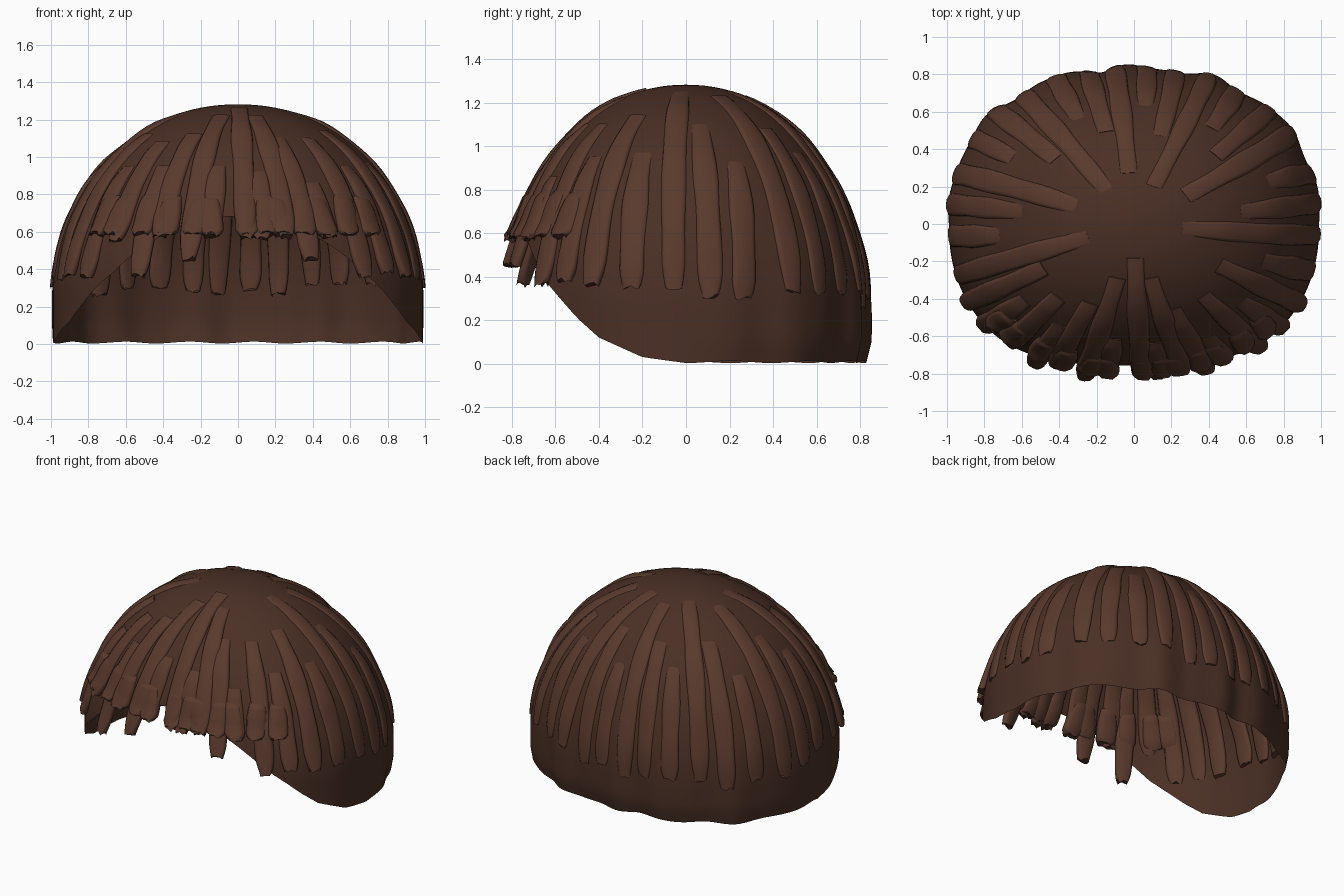
import bpy, bmesh, random
from math import sin, cos, pi, acos, radians
from mathutils import Vector

if "Cube" in bpy.data.objects:
    bpy.data.objects.remove(bpy.data.objects["Cube"])

random.seed(4)
A, B, ZC, H = 0.99, 0.83, 0.255, 1.027      # half width, half depth, dome centre and height


def material(name, rgb):
    m = bpy.data.materials.new(name)
    m.diffuse_color = (*rgb, 1)
    m.use_nodes = True
    m.node_tree.nodes["Principled BSDF"].inputs["Base Color"].default_value = m.diffuse_color
    return m


def s_of_z(z):
    return acos(min(1, (z - ZC) / H)) if z > ZC else pi / 2 + ZC - z


def surf(az, s):
    """Dome point; az = 0 at the front, s runs down from the crown."""
    f, z = (sin(s) ** 0.96, ZC + H * cos(s)) if s < pi / 2 else (1.0, ZC - (s - pi / 2))
    n = 2 + 0.25 * f
    r = f * (abs(sin(az) / A) ** n + abs(cos(az) / B) ** n) ** (-1 / n)
    low = min(1, max(0, (s - 1.0) / 0.6))
    back = max(0, -cos(az)) ** 0.6
    r *= 1 + back * low * (0.008 + 0.018 * cos(13 * (az - pi)) + 0.007 * sin(22 * az))
    if s > pi / 2 + 0.15:
        r -= 0.25 * (s - pi / 2 - 0.15) * back
    return Vector((r * sin(az), -r * cos(az), z))


def edge_z(az):
    """Height of the lower rim: raised over the face, wavy behind."""
    y = surf(az, pi / 2).y
    pts = [(-0.84, 0.70), (-0.76, 0.56), (-0.65, 0.38), (-0.5, 0.21), (-0.4, 0.12),
           (-0.2, 0.03), (0, 0.003), (0.95, 0.003)]
    for (y0, z0), (y1, z1) in zip(pts, pts[1:]):
        if y <= y1:
            z = z0 + (z1 - z0) * (y - y0) / (y1 - y0)
            break
    return z + 0.005 * (1 + sin(15 * az)) * (y > 0)


def finish(bm, name, mat):
    me = bpy.data.meshes.new(name)
    bmesh.ops.recalc_face_normals(bm, faces=bm.faces)
    bm.to_mesh(me)
    bm.free()
    me.materials.append(mat)
    ob = bpy.data.objects.new(name, me)
    bpy.context.collection.objects.link(ob)
    bpy.context.view_layer.objects.active = ob
    ob.select_set(True)
    bpy.ops.object.shade_smooth_by_angle(angle=radians(50))
    ob.select_set(False)
    return ob


def skin(bm, rings):
    for r0, r1 in zip(rings, rings[1:]):
        for i in range(len(r0)):
            j = (i + 1) % len(r0)
            bm.faces.new((r0[i], r0[j], r1[j], r1[i]))


# Cap: open dome cut away over the face
cap_mat = material("dark_brown", (0.068, 0.029, 0.018))
bm = bmesh.new()
NA, NS = 180, 40
rings = []
for k in range(NS + 1):
    ring = []
    for i in range(NA):
        az = 2 * pi * i / NA
        s = 0.004 + (s_of_z(edge_z(az)) - 0.004) * k / NS
        ring.append(bm.verts.new(surf(az, s)))
    rings.append(ring)
skin(bm, rings)
bm.faces.new(rings[0])
finish(bm, "hair_cap", cap_mat)

# Locks: flattened tubes half sunk in the dome
lock_mat = material("brown", (0.1, 0.042, 0.026))


def lock(bm, deg, z0, z1, width=0.06, thick=0.024, lift=-0.006, flare=0.0):
    az0, drift = radians(deg), radians(random.uniform(-2, 2))
    s0, s1 = s_of_z(z0), s_of_z(z1)
    length = s1 - s0
    n, sides, rings = 24, 12, []
    phase = random.uniform(0, 6)
    for k in range(n + 1):
        t = k / n
        az, s = az0 + drift * t, s0 + length * t
        p = surf(az, s)
        down = (surf(az, s + 0.01) - surf(az, s - 0.01)).normalized()
        side = (surf(az + 0.01, s) - surf(az - 0.01, s)).normalized()
        out = side.cross(down).normalized()
        if out.dot(p - Vector((0, 0, 0.2))) < 0:
            out.negate()
        w = width * (0.78 + 0.22 * min(1, t * 2.5))
        w *= 1 - 0.35 * max(0, (t - 0.85) / 0.15) ** 2
        w *= 1 + 0.05 * sin(14 * length * t + phase)
        h = thick * min(1, 0.5 + t * 3)
        p += out * (lift + flare * max(0, t - 0.6) ** 2 / 0.16 + 0.002 * sin(18 * length * t + phase))
        ring = []
        for i in range(sides):
            a = 2 * pi * i / sides
            c, d = cos(a), sin(a)
            q = p + side * w * abs(c) ** 0.6 * (1 if c > 0 else -1) \
                + out * h * abs(d) ** 0.7 * (1 if d > 0 else -1)
            if k == n:                       # ragged tip
                q += down * random.uniform(-0.015, 0.012)
            ring.append(bm.verts.new(q))
        rings.append(ring)
    skin(bm, rings)
    bm.faces.new(rings[0])
    bm.faces.new(rings[-1])


# Fringe over the face: (angle, start height, end height)
fringe = [(-64, 1.12, 0.36), (-55, 0.95, 0.36), (-46, 1.08, 0.55), (-36, 0.95, 0.36), (-29, 1.12, 0.57),
          (-17, 1.22, 0.45), (-10, 0.95, 0.57), (2, 1.26, 0.56), (10, 0.92, 0.56),
          (17, 1.22, 0.57), (25, 1.1, 0.45), (33, 0.86, 0.57), (44, 1.1, 0.36),
          (54, 0.95, 0.38), (64, 1.14, 0.36)]
bm = bmesh.new()
for deg, z0, z1 in fringe:
    lock(bm, deg, z0, z1, width=0.058, flare=0.025)
finish(bm, "fringe_locks", lock_mat)

# Short ruffled tufts where the fringe leaves the rim
bm = bmesh.new()
for deg, _, z1 in fringe:
    if abs(deg) < 58:
        lock(bm, deg + random.uniform(-2, 2), 0.79, max(0.58, z1), width=0.063,
             thick=0.034, flare=0.02)
finish(bm, "fringe_tufts", lock_mat)

# Locks around the sides and back
bm = bmesh.new()
starts = [0.97, 1.25, 1.1, 0.93, 1.23, 1.08]
count = 20
for i in range(count):
    deg = 74 + i * 212 / (count - 1)
    side_on = abs(deg - 180) > 92
    lock(bm, deg, starts[i % 6], 0.35 if side_on else random.uniform(0.25, 0.33),
         width=random.uniform(0.055, 0.063), thick=0.02, lift=-0.008)
finish(bm, "back_locks", lock_mat)
